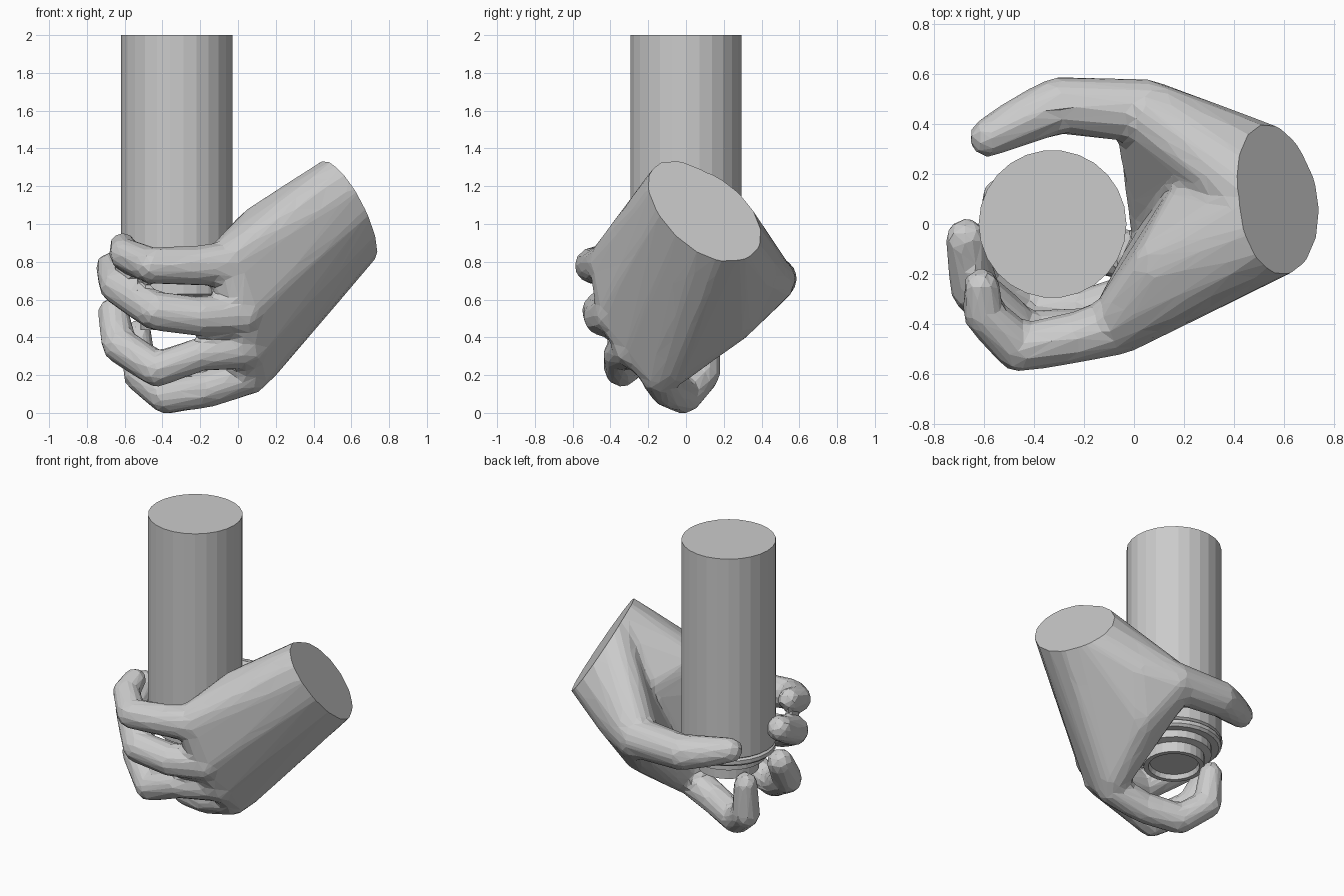
import bpy, bmesh
from math import cos, sin, tau
from mathutils import Vector, Matrix

if "Cube" in bpy.data.objects:
    bpy.data.objects.remove(bpy.data.objects["Cube"])

GROW = .007  # makes up for shrinkage during smoothing


def ball_points(x, y, z, r):
    bm = bmesh.new()
    bmesh.ops.create_icosphere(bm, subdivisions=2, radius=r + GROW, matrix=Matrix.Translation((x, y, z)))
    pts = [v.co.copy() for v in bm.verts]
    bm.free()
    return pts


def add_hull(bm, pts):
    """Add the convex hull of a set of points as a closed volume."""
    part = bmesh.new()
    for p in pts:
        part.verts.new(p)
    res = bmesh.ops.convex_hull(part, input=part.verts)
    loose = {g for g in res["geom_interior"] + res["geom_unused"] if isinstance(g, bmesh.types.BMVert)}
    bmesh.ops.delete(part, geom=list(loose), context='VERTS')
    bmesh.ops.recalc_face_normals(part, faces=part.faces)
    tmp = bpy.data.meshes.new("tmp")
    part.to_mesh(tmp)
    part.free()
    bm.from_mesh(tmp)
    bpy.data.meshes.remove(tmp)


def finger(bm, joints):
    for a, b in zip(joints, joints[1:]):
        add_hull(bm, ball_points(*a) + ball_points(*b))


# Handle: lathed rod with stepped rings at its lower end
profile = [(.15, .47), (.16, .44), (.19, .44), (.19, .51), (.235, .52), (.235, .57),
           (.28, .57), (.295, .585), (.295, .61), (.28, .62), (.295, .63), (.295, 2)]
sides = 26
bm = bmesh.new()
rings = [[bm.verts.new((r * cos(tau * i / sides) - .325, r * sin(tau * i / sides), z))
          for i in range(sides)] for r, z in profile]
for lo, hi in zip(rings, rings[1:]):
    for i in range(sides):
        j = (i + 1) % sides
        bm.faces.new((lo[i], lo[j], hi[j], hi[i]))
bm.faces.new(rings[0][::-1])
bm.faces.new(rings[-1])
mesh = bpy.data.meshes.new("handle")
bm.to_mesh(mesh)
bm.free()
bpy.context.collection.objects.link(bpy.data.objects.new("handle", mesh))

# Wrist section: slanted ellipse, pushed past its final cut plane
centre = Vector((.575, .07, 1.075))
a, b = Vector((.165, -.015, -.225)), Vector((-.01, .29, -.165))
normal = a.cross(b).normalized()
wrist = [centre + normal * .08 + (a * cos(tau * i / 14) + b * sin(tau * i / 14)) * .93
         for i in range(14)]

hand = bmesh.new()
# Palm: from the wrist to the four knuckles, with the raised edge above the index finger
palm = list(wrist)
for s in [(-.05, -.39, .80, .12), (.02, -.36, .53, .11), (.05, -.27, .35, .10), (.07, -.13, .21, .10),
          (.12, -.17, .97, .13), (.27, .15, .85, .10)]:
    palm += ball_points(*s)
add_hull(hand, palm)

# Thumb base and heel of the hand
heel = list(wrist)
for s in [(.05, .45, .70, .125), (.28, .37, .73, .11), (.15, .25, .50, .12), (.10, -.08, .24, .10),
          (.27, .17, .85, .10)]:
    heel += ball_points(*s)
add_hull(hand, heel)

# Thumb, index, middle, ring and little finger: x, y, z, radius at each joint
finger(hand, [(.05, .45, .71, .125), (-.30, .475, .71, .11), (-.45, .41, .73, .095), (-.58, .345, .75, .075)])
finger(hand, [(-.05, -.40, .79, .115), (-.22, -.45, .78, .10), (-.46, -.495, .78, .092),
              (-.60, -.36, .84, .08), (-.61, -.25, .88, .07)])
finger(hand, [(.02, -.37, .52, .11), (-.20, -.44, .51, .10), (-.44, -.45, .54, .098),
              (-.64, -.26, .67, .09), (-.67, -.06, .77, .08)])
finger(hand, [(.05, -.28, .34, .10), (-.20, -.35, .31, .085), (-.43, -.34, .23, .09),
              (-.63, -.20, .36, .09), (-.66, -.08, .53, .08)])
finger(hand, [(.06, -.14, .20, .10), (-.15, -.10, .13, .095), (-.38, -.01, .088, .09),
              (-.52, .09, .20, .085), (-.53, .11, .42, .07)])
mesh = bpy.data.meshes.new("hand_volumes")
hand.to_mesh(mesh)
hand.free()
obj = bpy.data.objects.new("hand", mesh)
bpy.context.collection.objects.link(obj)

# Fuse the volumes, soften the joints, then reduce to coarse facets
m = obj.modifiers.new("fuse", 'REMESH')
m.mode = 'VOXEL'
m.voxel_size = .018
m = obj.modifiers.new("soften", 'SMOOTH')
m.factor = .5
m.iterations = 12
m = obj.modifiers.new("facet", 'DECIMATE')
m.ratio = .04

# Slice the wrist flat
dg = bpy.context.evaluated_depsgraph_get()
final = bpy.data.meshes.new_from_object(obj.evaluated_get(dg))
obj.modifiers.clear()
bm = bmesh.new()
bm.from_mesh(final)
bmesh.ops.bisect_plane(bm, geom=bm.verts[:] + bm.edges[:] + bm.faces[:],
                       plane_co=centre, plane_no=normal, clear_outer=True)
bmesh.ops.holes_fill(bm, edges=[e for e in bm.edges if e.is_boundary], sides=0)
for f in bm.faces:
    f.smooth = False
bm.to_mesh(final)
bm.free()
final.name = "hand"
obj.data = final
